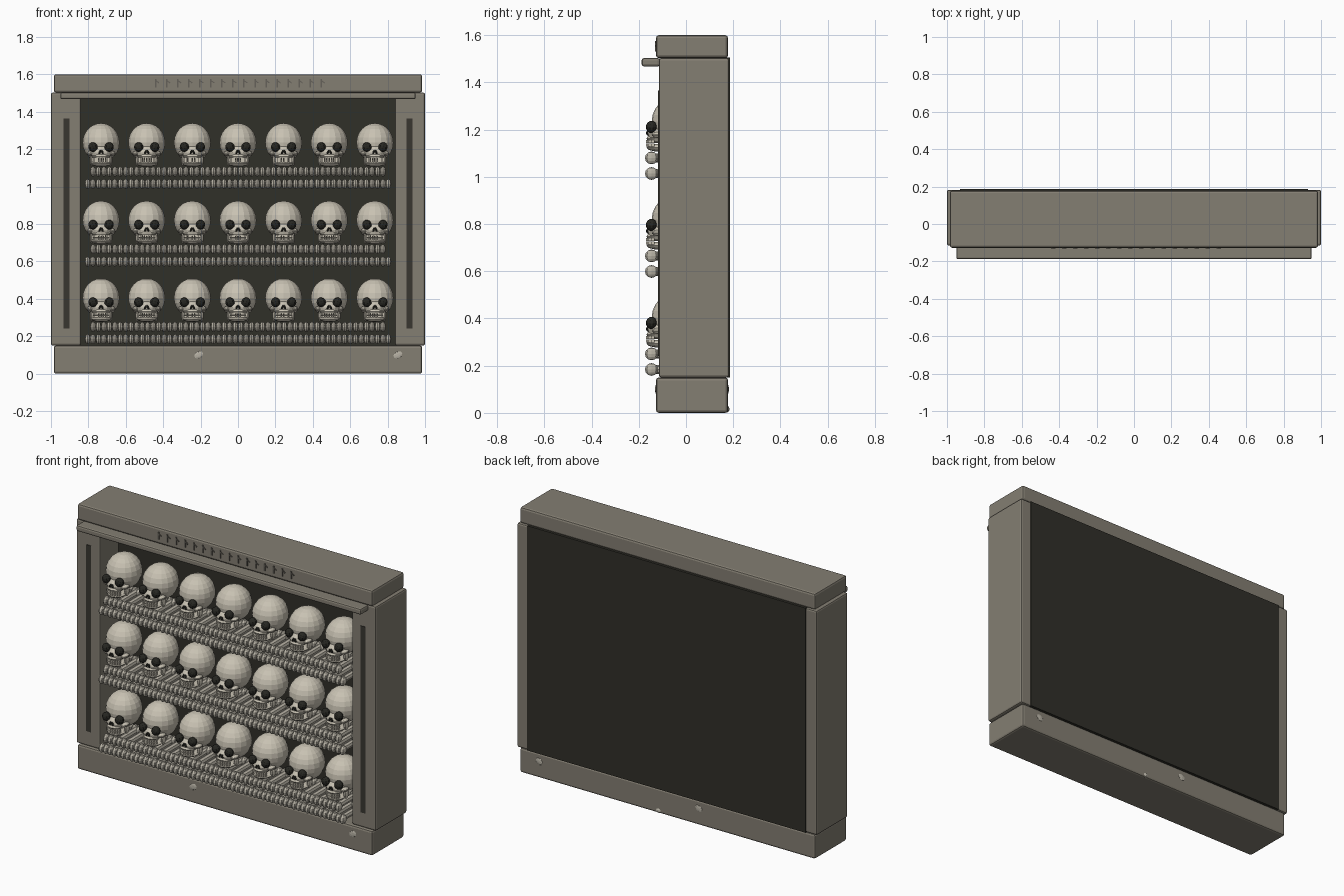
import bpy, bmesh, math
from mathutils import Matrix, Vector

cube = bpy.data.objects.get("Cube")
if cube:
    bpy.data.objects.remove(cube, do_unlink=True)


def material(name, rgb):
    m = bpy.data.materials.new(name)
    m.use_nodes = True
    m.diffuse_color = (*rgb, 1)
    bsdf = next(n for n in m.node_tree.nodes if n.type == 'BSDF_PRINCIPLED')
    bsdf.inputs["Base Color"].default_value = (*rgb, 1)
    return m


STONE = material("stone", (0.23, 0.21, 0.17))
CARVED = material("carved stone", (0.13, 0.12, 0.10))
SLOT = material("slot shadow", (0.04, 0.037, 0.03))
BACK = material("dark backing", (0.03, 0.029, 0.022))
SKULL = material("pale bone", (0.58, 0.54, 0.45))
BONE = material("aged bone", (0.48, 0.45, 0.38))
SOCKET = material("socket black", (0.02, 0.02, 0.016))


def add_object(name, mesh, loc=(0, 0, 0)):
    ob = bpy.data.objects.new(name, mesh)
    ob.location = loc
    bpy.context.collection.objects.link(ob)
    return ob


def to_mesh(bm, name, mats):
    mesh = bpy.data.meshes.new(name)
    bm.to_mesh(mesh)
    bm.free()
    for m in mats:
        mesh.materials.append(m)
    return mesh


def paint(verts, index):
    for f in {f for v in verts for f in v.link_faces}:
        f.material_index = index


def ball(bm, loc, size, seg=10, rings=7, mat=0, rot=None):
    m = Matrix.Translation(loc) @ (rot or Matrix()) @ Matrix.Diagonal((*size, 1))
    paint(bmesh.ops.create_uvsphere(bm, u_segments=seg, v_segments=rings,
                                    radius=1, matrix=m)["verts"], mat)


def block(bm, lo, hi, mat=0, rot=None):
    lo, hi = Vector(lo), Vector(hi)
    m = Matrix.Translation((lo + hi) / 2) @ (rot or Matrix()) @ Matrix.Diagonal((*(hi - lo), 1))
    paint(bmesh.ops.create_cube(bm, size=1, matrix=m)["verts"], mat)


def box(name, lo, hi, mat, bevel=0.0):
    bm = bmesh.new()
    block(bm, lo, hi)
    ob = add_object(name, to_mesh(bm, name, [mat]))
    if bevel:
        mod = ob.modifiers.new("soft edges", 'BEVEL')
        mod.width = bevel
        mod.segments = 2
    return ob


# Stone frame
box("base", (-0.985, -0.127, 0), (0.985, 0.178, 0.15), STONE, 0.012)
box("lintel", (-0.985, -0.127, 1.503), (0.985, 0.178, 1.6), STONE, 0.012)
box("lintel_lip", (-0.95, -0.188, 1.467), (0.95, -0.11, 1.503), STONE, 0.01)
box("back_panel", (-0.93, 0.06, 0.15), (0.93, 0.187, 1.505), BACK)
for side, s in (("left", 1), ("right", -1)):
    x0, x1 = sorted((s * 0.84, s))
    box(side + "_post", (x0, -0.115, 0.15), (x1, 0.183, 1.503), STONE, 0.01)
    x0, x1 = sorted((s * 0.9, s * 0.932))
    box(side + "_post_slot", (x0, -0.118, 0.24), (x1, -0.112, 1.365), SLOT)

# Decorative chisel marks along the lintel
bm = bmesh.new()
for i in range(16):
    x = -0.44 + i * 0.059
    block(bm, (x - 0.004, -0.132, 1.53), (x + 0.004, -0.125, 1.575))
    block(bm, (x, -0.132, 1.557), (x + 0.02, -0.125, 1.563), rot=Matrix.Rotation(0.6, 4, 'Y'))
add_object("lintel_chisel_marks", to_mesh(bm, "lintel_chisel_marks", [CARVED]))

# Pale chips set in the base
bm = bmesh.new()
for x in (-0.21, 0.855):
    for y in (-0.127, 0.178):
        ball(bm, (x, y, 0.1), (0.026, 0.004, 0.018), 7, 5, rot=Matrix.Rotation(-0.5, 4, 'Y'))
ball(bm, (0.06, 0.172, 0.016), (0.02, 0.012, 0.015), 7, 5)
add_object("base_chips", to_mesh(bm, "base_chips", [BONE]))

# Skull, with its origin at the middle of the cranium
bm = bmesh.new()
ball(bm, (0, 0, 0), (0.1, 0.105, 0.104), 18, 12)
ball(bm, (0, -0.072, -0.052), (0.062, 0.052, 0.04), 12, 8)
ball(bm, (0, -0.08, -0.073), (0.05, 0.048, 0.02), 12, 6)
ball(bm, (0, -0.068, -0.112), (0.054, 0.06, 0.017), 12, 6)
for s in (-1, 1):
    ball(bm, (s * 0.056, -0.072, -0.058), (0.022, 0.032, 0.014))
    ball(bm, (s * 0.05, -0.045, -0.095), (0.011, 0.02, 0.032))
    ball(bm, (s * 0.043, -0.106, -0.024), (0.026, 0.024, 0.026), mat=1,
         rot=Matrix.Rotation(s * 0.3, 4, 'Y'))
    ball(bm, (s * 0.007, -0.121, -0.05), (0.007, 0.008, 0.012), 6, 5, mat=1,
         rot=Matrix.Rotation(-s * 0.4, 4, 'Y'))
for i in range(8):
    a = (i - 3.5) * 0.27
    x, y = 0.048 * math.sin(a), -0.075 - 0.05 * math.cos(a)
    for z in (-0.086, -0.1):
        block(bm, (x - 0.005, y - 0.004, z - 0.006), (x + 0.005, y + 0.01, z + 0.006))
skull_mesh = to_mesh(bm, "skull", [SKULL, SOCKET])

# Long bone lying front to back, with a double knob at each end
bm = bmesh.new()
shaft = Matrix.Translation((0, -0.03, 0)) @ Matrix.Rotation(math.pi / 2, 4, 'X')
bmesh.ops.create_cone(bm, cap_ends=True, segments=8, radius1=0.019, radius2=0.019,
                      depth=0.22, matrix=shaft)
for s in (-1, 1):
    for y in (-0.146, 0.04):
        ball(bm, (s * 0.0145, y, 0), (0.0155, 0.028, 0.027), 8, 6)
bone_mesh = to_mesh(bm, "bone", [BONE])

# Three shelves of skulls on two layers of bones
for row, z in enumerate((0.405, 0.82, 1.235), 1):
    for col in range(7):
        add_object(f"skull_{row}_{col + 1}", skull_mesh, (-0.732 + col * 0.244, -0.04, z))
    for layer, drop, count in (("upper", 0.155, 27), ("lower", 0.221, 28)):
        step = 0.0585
        bones = add_object(f"{layer}_bones_{row}", bone_mesh,
                           (-step * (count - 1) / 2, 0, z - drop))
        arr = bones.modifiers.new("row", 'ARRAY')
        arr.count = count
        arr.use_relative_offset = False
        arr.use_constant_offset = True
        arr.constant_offset_displace = (step, 0, 0)
